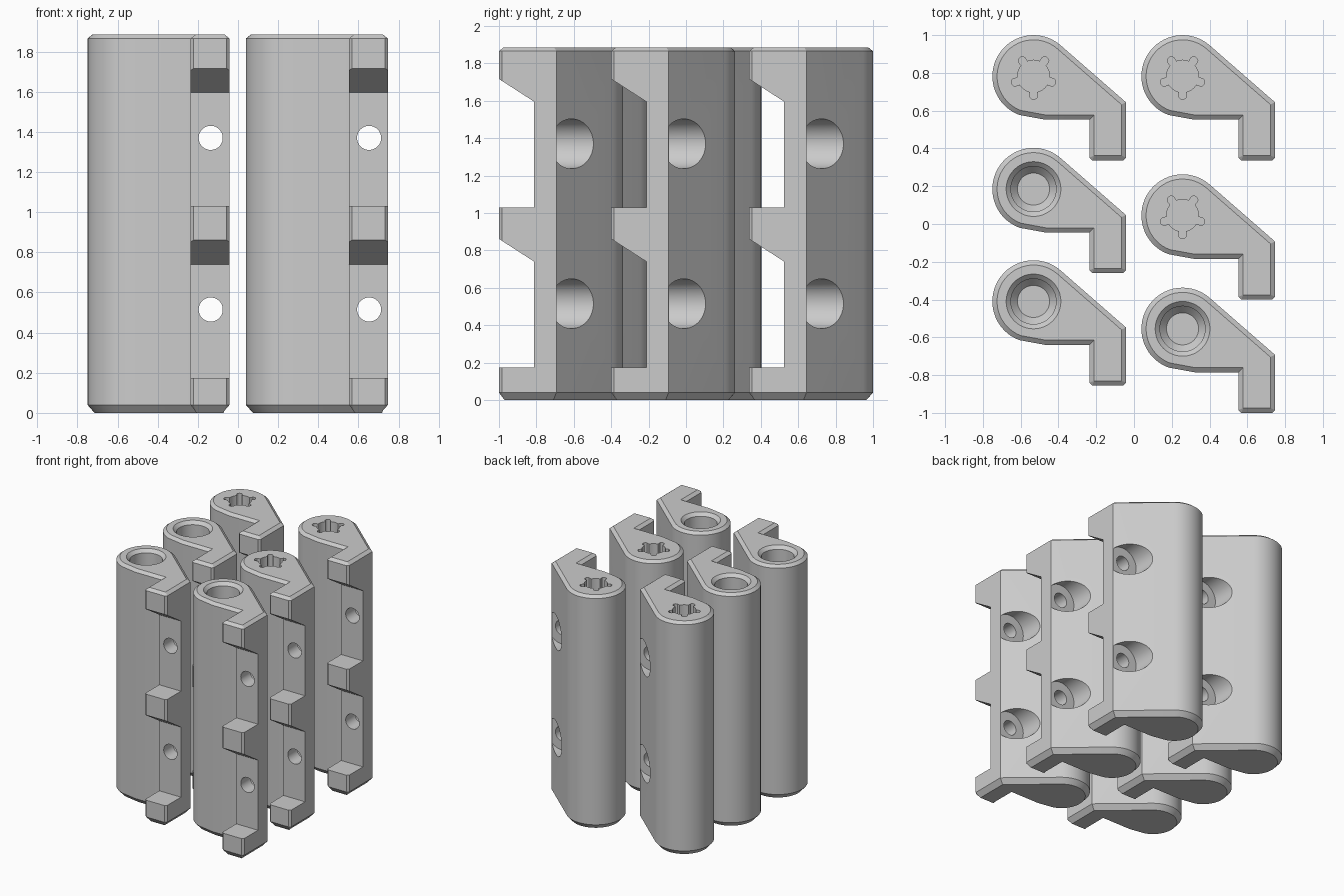
import bpy, bmesh
from math import sin, cos, pi, radians, sqrt, acos, atan2
from mathutils import Vector

cube = bpy.data.objects.get("Cube")
if cube:
    bpy.data.objects.remove(cube, do_unlink=True)

grey = bpy.data.materials.new("plain grey")
grey.use_nodes = True
grey.diffuse_color = (0.6, 0.6, 0.6, 1)
grey.node_tree.nodes["Principled BSDF"].inputs["Base Color"].default_value = (0.6, 0.6, 0.6, 1)

HEIGHT = 1.885
RADIUS = 0.218


def loft(name, rings):
    """Closed solid through rings of equal point count."""
    bm = bmesh.new()
    loops = [[bm.verts.new(p) for p in ring] for ring in rings]
    n = len(loops[0])
    for a, b in zip(loops, loops[1:]):
        for i in range(n):
            j = (i + 1) % n
            bm.faces.new((a[i], a[j], b[j], b[i]))
    bm.faces.new(loops[0])
    bm.faces.new(loops[-1])
    bmesh.ops.recalc_face_normals(bm, faces=bm.faces)
    mesh = bpy.data.meshes.new(name)
    bm.to_mesh(mesh)
    bm.free()
    mesh.materials.append(grey)
    obj = bpy.data.objects.new(name, mesh)
    bpy.context.collection.objects.link(obj)
    return obj


def cut(obj, cutter):
    """Subtract the cutter and discard it."""
    mod = obj.modifiers.new("cut", "BOOLEAN")
    mod.operation, mod.solver, mod.object = "DIFFERENCE", "EXACT", cutter
    bpy.context.view_layer.update()
    graph = bpy.context.evaluated_depsgraph_get()
    mesh = bpy.data.meshes.new_from_object(obj.evaluated_get(graph))
    obj.modifiers.clear()
    obj.data = mesh
    bpy.data.objects.remove(cutter, do_unlink=True)


def inset(points, d):
    """Mitred inward offset of a counter-clockwise outline."""
    out = []
    for i, p in enumerate(points):
        e1 = (p - points[i - 1]).normalized()
        e2 = (points[(i + 1) % len(points)] - p).normalized()
        n1, n2 = Vector((-e1.y, e1.x)), Vector((-e2.y, e2.x))
        out.append(p + (n1 + n2) * d / (1 + n1.dot(n2)))
    return out


def at_z(points, z):
    return [(p[0], p[1], z) for p in points]


def circle(r, n=48):
    return [(r * cos(2 * pi * i / n), r * sin(2 * pi * i / n)) for i in range(n)]


def bore(steps):
    """Round cutter on the z axis from (radius, height) steps."""
    return loft("bore", [at_z(circle(r), z) for r, z in steps])


def cross_hole(r, y0, y1, z):
    return loft("cross_hole", [[(0.396 + a, y, z + b) for a, b in circle(r)] for y in (y0, y1)])


# Teardrop outline with a front leg
corner = Vector((0.49, -0.138))
start = atan2(corner.y, corner.x) + acos(RADIUS / corner.length)
end = radians(250)
outline = [Vector((cos(t), sin(t))) * RADIUS
           for t in (start + (end - start) * i / 30 for i in range(31))]
outline += [Vector(p) for p in ((0.063, -0.23), (0.296, -0.23), (0.296, -0.43), (0.311, -0.445),
                                (0.475, -0.445), (0.49, -0.43))] + [corner]

# Chamfered column
column = loft("column", [at_z(inset(outline, 0.035), 0), at_z(outline, 0.04),
                         at_z(outline, HEIGHT - 0.02), at_z(inset(outline, 0.025), HEIGHT)])

# Two recesses in the leg leave three hooks; screw holes with counterbores
for base in (0, 0.855):
    profile = [(-0.6, 0.175), (-0.257, 0.175), (-0.257, 0.74), (-0.443, 0.86), (-0.6, 0.96)]
    cut(column, loft("recess", [[(x, y, z + base) for y, z in profile] for x in (0.2, 0.6)]))
    cut(column, cross_hole(0.06, -0.6, 0.4, 0.515 + base))
    cut(column, cross_hole(0.133, -0.137, 0.4, 0.515 + base))


def star_outline(r=0.085, d=0.1, lobe=0.022, n=150):
    points = []
    for i in range(n):
        t = 2 * pi * i / n
        step = 2 * pi / 5
        off = (t + pi / 2 + step / 2) % step - step / 2
        reach = r
        if abs(d * sin(off)) < lobe:
            reach = max(r, d * cos(off) + sqrt(lobe ** 2 - (d * sin(off)) ** 2))
        points.append((reach * cos(t), reach * sin(t)))
    return points


# Two kinds of top socket
star = column
ring = column.copy()
ring.data = column.data.copy()
bpy.context.collection.objects.link(ring)
cut(star, loft("star_socket", [at_z(star_outline(), z) for z in (HEIGHT - 0.12, HEIGHT + 0.1)]))
cut(ring, bore([(0.085, HEIGHT - 0.24), (0.12, HEIGHT - 0.2), (0.12, HEIGHT - 0.025),
                (0.145, HEIGHT), (0.145, HEIGHT + 0.1)]))

for obj in (star, ring):
    bpy.ops.object.select_all(action="DESELECT")
    obj.select_set(True)
    bpy.context.view_layer.objects.active = obj
    bpy.ops.object.shade_smooth_by_angle(angle=radians(25))

# Six columns in two files
layout = [("back_right", star, -0.532, 0.782), ("middle_right", ring, -0.532, 0.185),
          ("front_right", ring, -0.532, -0.41), ("back_left", star, 0.257, 0.782),
          ("middle_left", star, 0.257, 0.045), ("front_left", ring, 0.257, -0.555)]
for name, source, x, y in layout:
    obj = source.copy()
    kind = "star_column" if source is star else "ring_column"
    obj.name = name + "_" + kind
    obj.location = (x, y, 0)
    bpy.context.collection.objects.link(obj)
for source in (star, ring):
    bpy.data.objects.remove(source, do_unlink=True)
